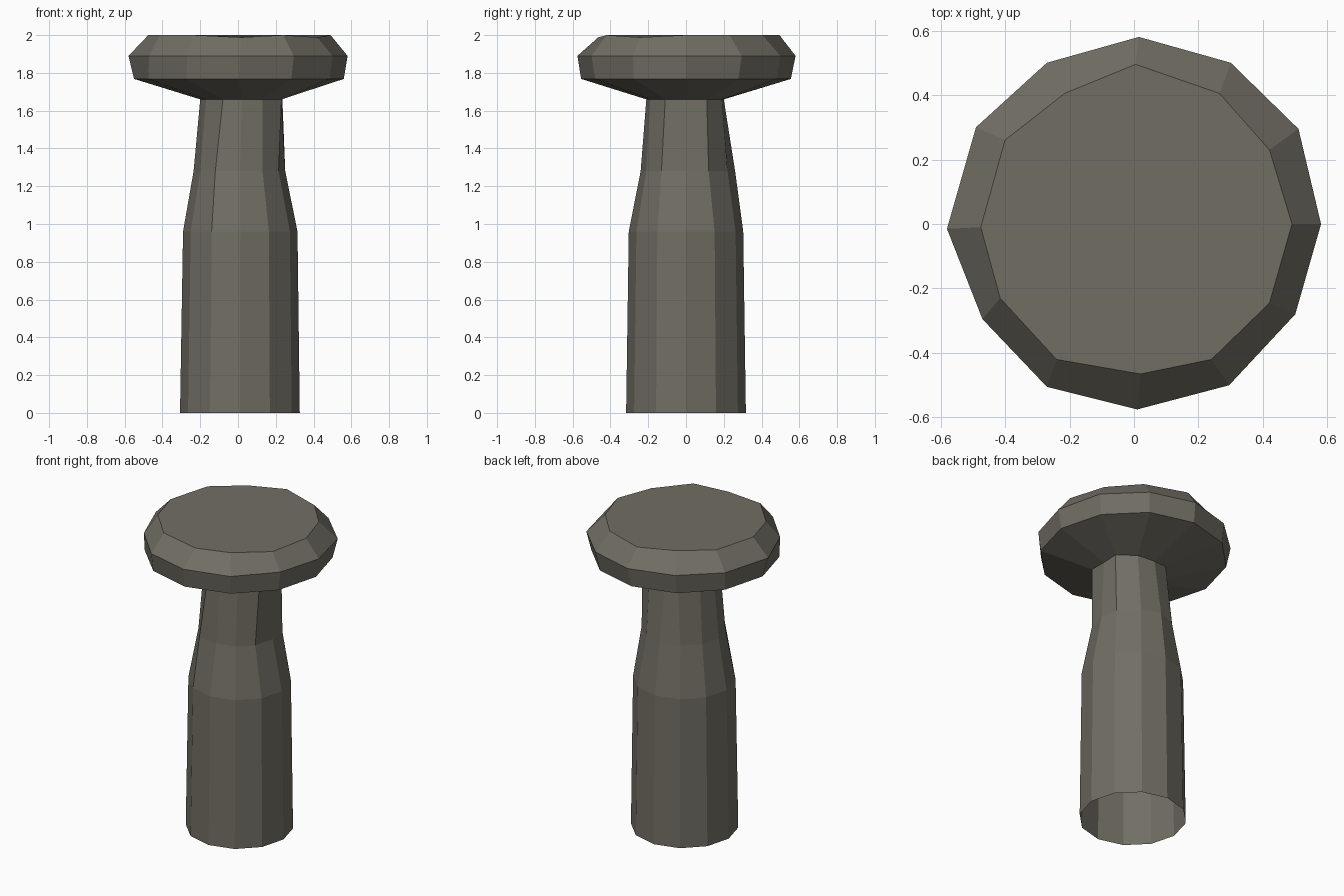
import bpy
import bmesh
from math import cos, sin, tau

SIDES = 12

cube = bpy.data.objects.get("Cube")
if cube:
    bpy.data.objects.remove(cube, do_unlink=True)

stone = bpy.data.materials.new("warm grey stone")
stone.use_nodes = True
colour = (0.165, 0.155, 0.126, 1)
stone.diffuse_color = colour
stone.node_tree.nodes["Principled BSDF"].inputs["Base Color"].default_value = colour


def ring(radius, z, cx=0.0, cy=0.0):
    """Regular ring of points, starting at +x."""
    return [(cx + radius * cos(tau * i / SIDES), cy + radius * sin(tau * i / SIDES), z)
            for i in range(SIDES)]


def at_height(points, z):
    return [(x, y, z) for x, y in points]


def loft(name, rings, cap_top=False):
    """Skin a list of rings from bottom to top, flat shaded."""
    bm = bmesh.new()
    loops = [[bm.verts.new(p) for p in r] for r in rings]
    for low, high in zip(loops, loops[1:]):
        for i in range(SIDES):
            j = (i + 1) % SIDES
            bm.faces.new((low[i], low[j], high[j], high[i]))
    if cap_top:
        bm.faces.new(loops[-1])
    mesh = bpy.data.meshes.new(name)
    bm.to_mesh(mesh)
    bm.free()
    mesh.materials.append(stone)
    obj = bpy.data.objects.new(name, mesh)
    bpy.context.collection.objects.link(obj)
    return obj


# Hand-hewn neck sections, slightly squared at the top
neck_mid = at_height([
    (.25, 0), (.235, .12), (.13, .22), (.01, .26), (-.11, .215), (-.2, .12),
    (-.235, 0), (-.2, -.12), (-.12, -.225), (.01, -.24), (.13, -.21), (.215, -.13)], 1.28)
neck_top = at_height([
    (.23, 0), (.235, .11), (.13, .19), (.01, .2), (-.08, .195), (-.17, .1),
    (-.2, 0), (-.17, -.11), (-.08, -.2), (.02, -.21), (.13, -.19), (.23, -.11)], 1.66)

# Post with an open foot
loft("post", [ring(.317, 0, .01), ring(.303, .96, .012), neck_mid, neck_top])

# Mushroom head: sloped underside, rim and uneven flat top
head_low = ring(.555, 1.768, .005)
rim = at_height([
    (.58, 0), (.51, .295), (.3, .5), (.015, .58), (-.27, .5), (-.49, .3),
    (-.58, -.015), (-.47, -.295), (-.27, -.505), (.01, -.575), (.295, -.5), (.5, -.28)], 1.89)
head_top = at_height([
    (.49, 0), (.42, .23), (.265, .405), (.005, .495), (-.215, .405), (-.4, .26),
    (-.475, -.01), (-.415, -.23), (-.24, -.42), (.02, -.465), (.24, -.42), (.42, -.245)], 2.0)
for i in (9, 11):  # chipped spots on the front edge
    x, y, z = head_top[i]
    head_top[i] = (x, y, z - .012)
loft("head", [neck_top, head_low, rim, head_top], cap_top=True)
